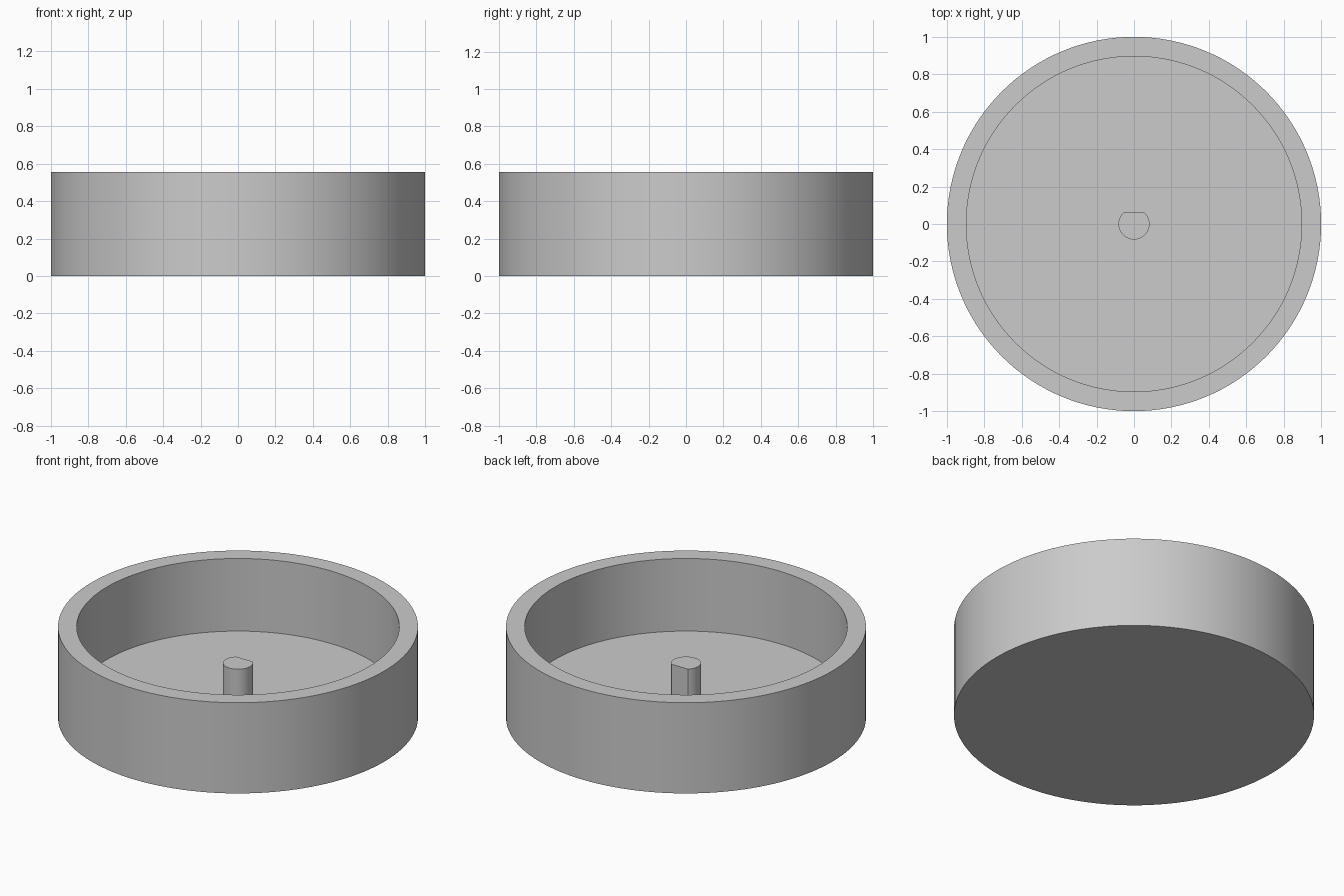
import bpy, bmesh, math

if "Cube" in bpy.data.objects:
    bpy.data.objects.remove(bpy.data.objects["Cube"], do_unlink=True)

HEIGHT, FLOOR, POST_TOP = 0.556, 0.111, 0.334
OUTER, INNER, POST_R, FLAT_Y = 1.0, 0.896, 0.083, 0.061
SIDES = 128

grey = bpy.data.materials.new("light_grey")
grey.use_nodes = True
colour = (0.6, 0.6, 0.6, 1)
grey.diffuse_color = colour
grey.node_tree.nodes["Principled BSDF"].inputs["Base Color"].default_value = colour


def finish(name, bm):
    bmesh.ops.recalc_face_normals(bm, faces=bm.faces)
    mesh = bpy.data.meshes.new(name)
    bm.to_mesh(mesh)
    bm.free()
    mesh.materials.append(grey)
    obj = bpy.data.objects.new(name, mesh)
    bpy.context.collection.objects.link(obj)
    bpy.ops.object.select_all(action="DESELECT")
    obj.select_set(True)
    bpy.context.view_layer.objects.active = obj
    bpy.ops.object.shade_smooth_by_angle(angle=math.radians(30))
    return obj


# Round dish: a profile of rings joined from the base up, over the rim and down to the floor
bm = bmesh.new()
rings = []
for radius, z in ((OUTER, 0), (OUTER, HEIGHT), (INNER, HEIGHT), (INNER, FLOOR)):
    angles = [math.tau * i / SIDES for i in range(SIDES)]
    rings.append([bm.verts.new((radius * math.cos(a), radius * math.sin(a), z)) for a in angles])
for low, high in zip(rings, rings[1:]):
    for i in range(SIDES):
        j = (i + 1) % SIDES
        bm.faces.new((low[i], low[j], high[j], high[i]))
bm.faces.new(rings[0])
bm.faces.new(rings[-1])
finish("dish", bm)

# D-shaped centre post: an arc closed by a flat on the back, extruded up from the floor
bm = bmesh.new()
start = math.pi - math.asin(FLAT_Y / POST_R)
sweep = math.tau - 2 * (start - math.pi / 2)
steps = 48
arc = [start + sweep * i / steps for i in range(steps + 1)]
base = bm.faces.new([bm.verts.new((POST_R * math.cos(a), POST_R * math.sin(a), FLOOR)) for a in arc])
top = bmesh.ops.extrude_face_region(bm, geom=[base], use_keep_orig=True)
lifted = [v for v in top["geom"] if isinstance(v, bmesh.types.BMVert)]
bmesh.ops.translate(bm, verts=lifted, vec=(0, 0, POST_TOP - FLOOR))
finish("centre_post", bm)
